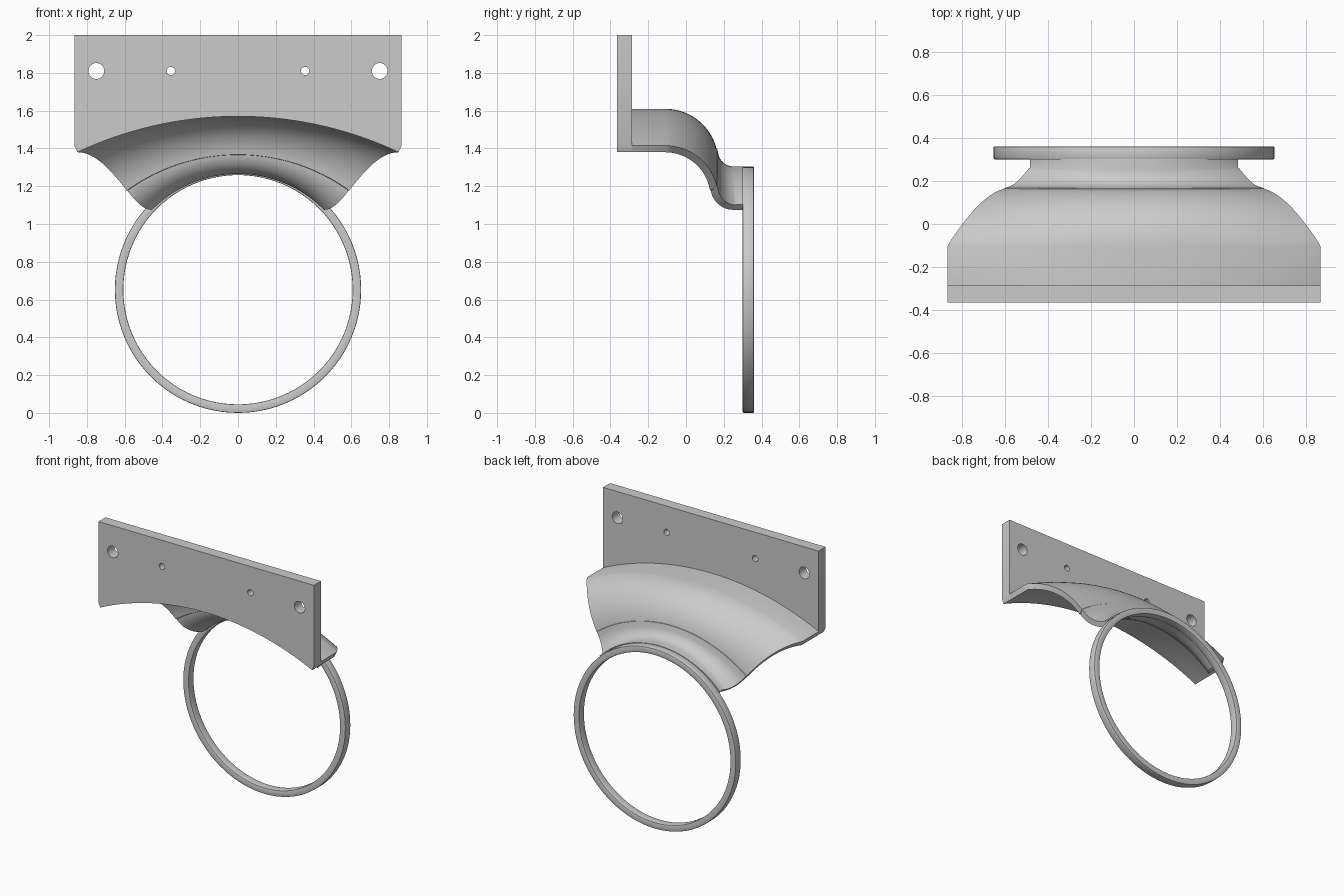
import bpy
from math import sin, cos, pi, radians, hypot, atan2
from mathutils import Vector

if "Cube" in bpy.data.objects:
    bpy.data.objects.remove(bpy.data.objects["Cube"], do_unlink=True)

# Shared dimensions
RING_Z, RING_OUT, RING_IN = 0.652, 0.652, 0.607
FRONT, PLATE_BACK, RING_FRONT, RING_BACK = -0.365, -0.285, 0.3, 0.36
HALF_TOP, HALF_RING = 0.85, 0.455
SAG, THICK = 0.19, 0.04
COLS = 48

grey = bpy.data.materials.new("light_grey")
grey.use_nodes = True
grey.diffuse_color = (0.6, 0.6, 0.6, 1)
grey.node_tree.nodes["Principled BSDF"].inputs["Base Color"].default_value = (0.6, 0.6, 0.6, 1)


def add_object(name, data):
    obj = bpy.data.objects.new(name, data)
    bpy.context.collection.objects.link(obj)
    data.materials.append(grey)
    return obj


def add_mesh(name, verts, faces):
    mesh = bpy.data.meshes.new(name)
    mesh.from_pydata(verts, [], faces)
    return add_object(name, mesh)


def finish(obj):
    """Apply modifiers or curve, then smooth everything but sharp edges."""
    bpy.ops.object.select_all(action='DESELECT')
    obj.select_set(True)
    bpy.context.view_layer.objects.active = obj
    bpy.ops.object.convert(target='MESH')
    bpy.ops.object.shade_smooth_by_angle(angle=radians(30))


def arch(half, crown):
    """Points (x, z) of a circular arch, from left end to right end."""
    radius = (half ** 2 + SAG ** 2) / (2 * SAG)
    span = atan2(half, radius - SAG)
    angles = [span * (2 * i / COLS - 1) for i in range(COLS + 1)]
    return [(radius * sin(a), crown - radius + radius * cos(a)) for a in angles]


def circle(x, z, r, n=32):
    return [(x + r * cos(2 * pi * i / n), z + r * sin(2 * pi * i / n)) for i in range(n)]


# Mounting plate: arched lower edge and four screw holes
curve = bpy.data.curves.new("mounting_plate", 'CURVE')
curve.dimensions = '2D'
curve.fill_mode = 'BOTH'
curve.extrude = (PLATE_BACK - FRONT) / 2
outline = arch(HALF_TOP, 1.57) + [(0.865, 1.413), (0.865, 2), (-0.865, 2), (-0.865, 1.413)]
holes = [circle(s * x, 1.81, r) for s in (-1, 1) for x, r in ((0.75, 0.042), (0.355, 0.022))]
for points in [outline] + holes:
    spline = curve.splines.new('POLY')
    spline.points.add(len(points) - 1)
    for p, (x, z) in zip(spline.points, points):
        p.co = (x, z, 0, 1)
    spline.use_cyclic_u = True
plate = add_object("mounting_plate", curve)
plate.rotation_euler.x = pi / 2
plate.location.y = (FRONT + PLATE_BACK) / 2
finish(plate)

# Flared neck: S-shaped path of the crown, made of two tangent arcs
path = [(PLATE_BACK, 1.57)]
for cy, cz, r, start, end, steps in ((-0.11, 1.33, 0.24, 90, 9, 18),
                                     (0.25, 1.385, 0.12, 189, 270, 12)):
    for i in range(steps + 1):
        a = radians(start + (end - start) * i / steps)
        path.append((cy + r * cos(a), cz + r * sin(a)))
path.append((RING_FRONT + 0.002, 1.265))

# Width narrows in step with the length travelled along the curved part
travel = [0, 0]
for (y0, z0), (y1, z1) in zip(path[1:-2], path[2:-1]):
    travel.append(travel[-1] + hypot(y1 - y0, z1 - z0))
travel.append(travel[-1])
verts, faces = [], []
for (y, crown), t in zip(path, travel):
    half = HALF_TOP + (HALF_RING - HALF_TOP) * t / travel[-1]
    verts += [(x, y, z) for x, z in arch(half, crown)]
row = COLS + 1
for i in range(len(path) - 1):
    for j in range(COLS):
        k = i * row + j
        faces.append((k, k + 1, k + row + 1, k + row))
neck = add_mesh("flared_neck", verts, faces)
shell = neck.modifiers.new("thickness", 'SOLIDIFY')
shell.thickness = THICK
shell.offset = 1
shell.use_even_offset = True
finish(neck)

# Holding ring: rectangular section swept around a circle
N = 96
section = [(RING_IN, RING_FRONT), (RING_OUT, RING_FRONT), (RING_OUT, RING_BACK), (RING_IN, RING_BACK)]
verts = [(r * sin(2 * pi * i / N), y, RING_Z + r * cos(2 * pi * i / N))
         for i in range(N) for r, y in section]
faces = [(4 * i + j, 4 * i + (j + 1) % 4, 4 * ((i + 1) % N) + (j + 1) % 4, 4 * ((i + 1) % N) + j)
         for i in range(N) for j in range(4)]
ring = add_mesh("holding_ring", verts, faces)
bevel = ring.modifiers.new("soft_edges", 'BEVEL')
bevel.width = 0.005
bevel.segments = 2
bevel.limit_method = 'ANGLE'
finish(ring)
